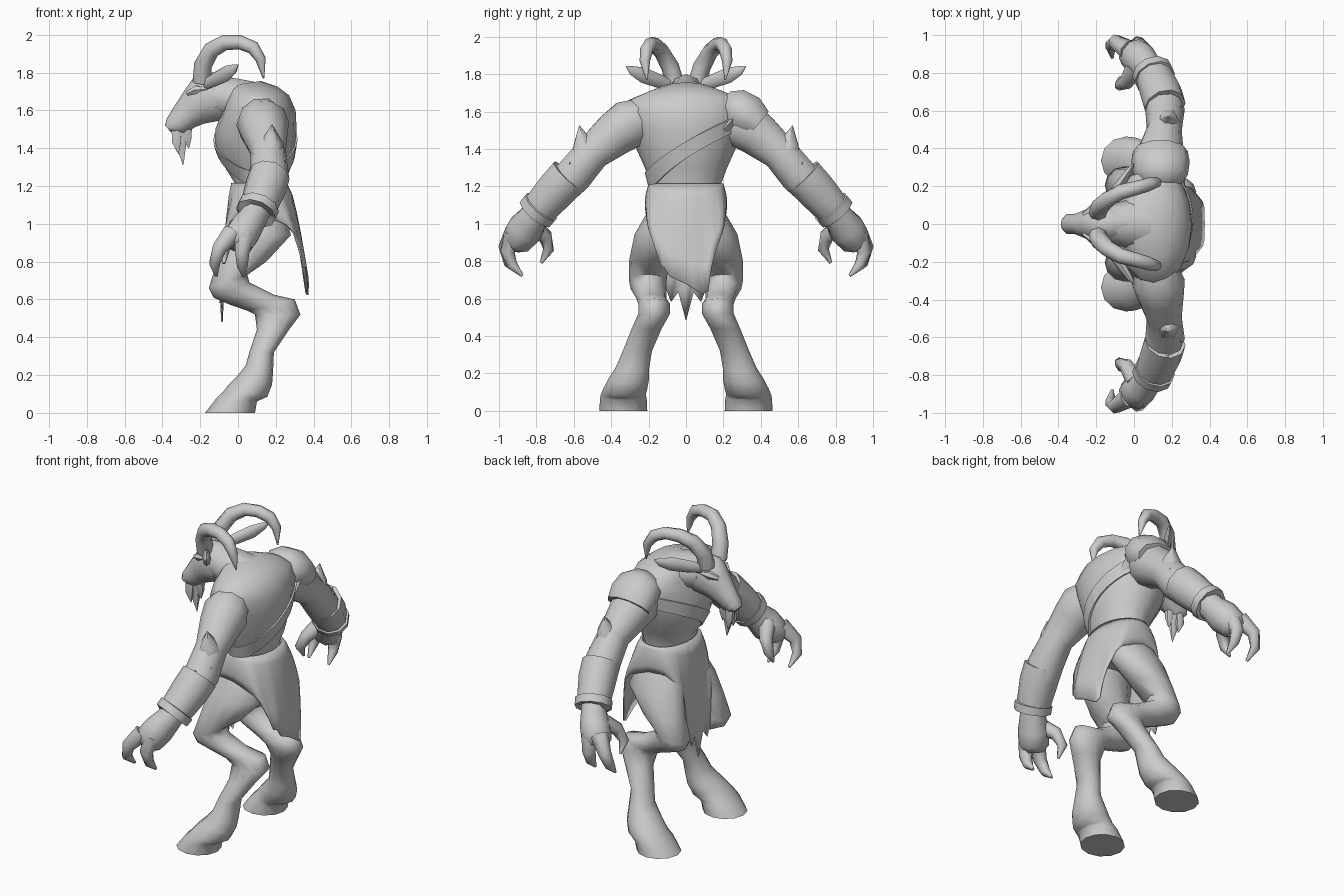
import bpy, bmesh, math
from mathutils import Vector

V = Vector
skin = bpy.data.materials.new("plain grey")
skin.diffuse_color = (0.6, 0.6, 0.6, 1)


def finish(name, bm, angle=55):
    bmesh.ops.recalc_face_normals(bm, faces=bm.faces)
    me = bpy.data.meshes.new(name)
    bm.to_mesh(me)
    bm.free()
    ob = bpy.data.objects.new(name, me)
    bpy.context.collection.objects.link(ob)
    me.materials.append(skin)
    bpy.ops.object.select_all(action='DESELECT')
    ob.select_set(True)
    bpy.context.view_layer.objects.active = ob
    bpy.ops.object.shade_smooth_by_angle(angle=math.radians(angle))
    return ob


def bridge(name, rings, cap=True, angle=55):
    """Skin a list of closed point rings."""
    bm = bmesh.new()
    loops = [[bm.verts.new(p) for p in r] for r in rings]
    n = len(loops[0])
    for a, b in zip(loops, loops[1:]):
        for i in range(n):
            j = (i + 1) % n
            bm.faces.new((a[i], a[j], b[j], b[i]))
    if cap:
        bm.faces.new(loops[0][::-1])
        bm.faces.new(loops[-1])
    return finish(name, bm, angle)


def profile_loft(name, rows, side=1, n=12):
    """Rows: front x, front z, back x, back z, y centre, y half width."""
    rings = []
    for fx, fz, bx, bz, yc, ry in rows:
        f, b = V((fx, yc * side, fz)), V((bx, yc * side, bz))
        c, u = (f + b) / 2, (f - b) / 2
        rings.append([c + u * math.cos(t) + V((0, ry * math.sin(t), 0))
                      for t in (2 * math.pi * i / n for i in range(n))])
    return bridge(name, rings)


def tube(name, rows, side=1, ref=(1, 0, 0), n=8, angle=55):
    """Rows: x, y, z, radius along ref, radius across."""
    pts = [V((r[0], r[1] * side, r[2])) for r in rows]
    rings = []
    for i, p in enumerate(pts):
        t = (pts[min(i + 1, len(pts) - 1)] - pts[max(i - 1, 0)]).normalized()
        u = V(ref)
        u = (u - t * u.dot(t)).normalized()
        w = t.cross(u)
        rings.append([p + u * rows[i][3] * math.cos(a) + w * rows[i][4] * math.sin(a)
                      for a in (2 * math.pi * k / n for k in range(n))])
    return bridge(name, rings, True, angle)


# torso, from the hips to the base of the neck
torso = [(-.03, .98, .25, .98, 0, .15), (-.03, 1.1, .25, 1.1, 0, .185),
         (-.02, 1.22, .25, 1.22, 0, .19), (-.07, 1.3, .28, 1.3, 0, .22),
         (-.12, 1.4, .3, 1.4, 0, .265), (-.12, 1.5, .31, 1.5, 0, .3),
         (-.09, 1.58, .305, 1.6, 0, .33), (-.07, 1.64, .27, 1.68, 0, .31),
         (-.06, 1.69, .21, 1.725, 0, .2), (-.05, 1.73, .12, 1.755, 0, .1)]
profile_loft("torso", torso, n=16)

# neck and head with a long muzzle
tube("neck", [(.12, 0, 1.62, .16, .13), (-.02, 0, 1.665, .13, .11),
              (-.14, 0, 1.68, .1, .11)], ref=(0, 1, 0), n=10)
profile_loft("head", [(-.02, 1.77, -.02, 1.56, 0, .07), (-.12, 1.8, -.1, 1.545, 0, .1),
                      (-.22, 1.795, -.18, 1.53, 0, .1), (-.28, 1.71, -.23, 1.51, 0, .078),
                      (-.335, 1.625, -.28, 1.475, 0, .055), (-.375, 1.56, -.32, 1.475, 0, .055),
                      (-.387, 1.52, -.355, 1.485, 0, .035)], n=10)

# beard tufts
for y, x, z in ((0, -.29, 1.31), (.025, -.315, 1.37), (-.025, -.315, 1.37), (0, -.26, 1.4)):
    tube("beard_tuft", [(x - .01, y * .6, 1.5, .028, .03), (x - .01, y, (z + 1.5) / 2, .02, .028),
                        (x, y, z, .002, .002)], ref=(0, 1, 0), n=6)

# wrapped loincloth with long ragged tails behind and in front: hem x, y, z from back to front
hem = [(.375, 0, .68), (.372, .11, .67), (.335, .155, .84), (.29, .205, .98), (.12, .215, 1.05),
       (-.02, .195, 1.05), (-.085, .14, .9), (-.1, .1, .6), (-.09, 0, .51)]
N = 40
columns = []
for i in range(N):
    a = 2 * math.pi * i / N
    k = (1 - abs(1 - i * 2 / N)) * 8
    j = min(int(k), 7)
    h = V(hem[j]).lerp(V(hem[j + 1]), k - j)
    s = 1 if i <= N / 2 else -1
    h.y *= s
    # torn edge: slanted behind, zigzag in front
    h.z += -.55 * h.y * (k < 1.5) + (.09 * (i % 2) * (k > 6.9) if i != N / 2 else -.03)
    top = V((.112 + .148 * math.cos(a), .2 * math.sin(a), 1.215))
    col = []
    for t in (0, .12, .3, .5, .75, 1):
        p = top.lerp(h, t)
        q = t ** .65
        p.x = top.x + (h.x - top.x) * q
        p.y = top.y + (h.y - top.y) * t + .012 * s * math.sin(math.pi * t) * math.sin(a) ** 2
        col.append(p)
    columns.append(col)
cloth = bridge("loincloth", [list(r) for r in zip(*columns)], False)
cloth.modifiers.new("thickness", 'SOLIDIFY').thickness = .009


# diagonal chest strap wrapped around the torso
def chest(z, t, grow):
    for a, b in zip(torso, torso[1:]):
        if a[1] <= z <= b[1]:
            k = (z - a[1]) / (b[1] - a[1])
            f, bk, w = (a[i] + (b[i] - a[i]) * k for i in (0, 2, 5))
            return V(((f + bk) / 2 + ((bk - f) / 2 + grow) * math.cos(t), (w + grow) * math.sin(t), z))


ends = []
for i in range(32):
    t = 2 * math.pi * i / 32
    z = 1.395 + .165 * math.sin(t)
    ends.append([chest(z + d, t, g) for d, g in ((-.045, .0), (-.045, .01), (.045, .01), (.045, 0))])
bridge("chest_strap", ends + ends[:1], False, 30)
tube("strap_buckle", [(.22, .2, 1.5, .05, .03), (.22, .25, 1.56, .05, .03)], n=6)

# domed shoulder guard on one side
tube("shoulder_guard", [(.14, .195, 1.63, .06, .04), (.14, .215, 1.63, .11, .085),
                        (.14, .26, 1.612, .145, .12), (.14, .33, 1.575, .155, .122),
                        (.14, .385, 1.53, .145, .095)], n=10)

for s in (1, -1):
    tag = "left" if s < 0 else "right"
    # bent leg ending in a broad hoof
    profile_loft(tag + "_leg", [
        (-.175, 0, .09, 0, .335, .128), (-.12, .07, .1, .06, .335, .125),
        (-.08, .11, .11, .065, .335, .12), (-.05, .15, .155, .085, .325, .118),
        (0, .2, .18, .15, .305, .108), (.04, .25, .185, .21, .287, .09),
        (.06, .32, .19, .32, .26, .078),
        (.1, .44, .27, .44, .21, .08), (.09, .52, .33, .52, .17, .085),
        (.05, .54, .3, .6, .17, .085), (-.05, .575, .19, .625, .185, .08),
        (-.13, .61, .06, .69, .2, .095), (-.155, .66, .05, .73, .205, .1),
        (-.11, .8, .15, .8, .195, .11), (-.08, .95, .28, .94, .155, .12),
        (-.035, 1.08, .25, 1.05, .105, .1), (0, 1.16, .2, 1.14, .08, .08)], s)
    # arm down to the palm
    tube(tag + "_arm", [(.11, .13, 1.56, .08, .1), (.12, .24, 1.55, .115, .125),
                        (.13, .31, 1.53, .14, .137),
                        (.14, .38, 1.48, .125, .125), (.16, .5, 1.38, .093, .1),
                        (.165, .6, 1.26, .105, .105), (.12, .72, 1.14, .095, .095),
                        (.085, .81, 1.04, .075, .08), (.04, .86, .97, .088, .1),
                        (0, .905, .91, .09, .085), (-.015, .925, .88, .06, .05)], s, n=10)
    # two clawed fingers and a thumb
    for part, f in (("_front_finger", ((-.03, .92, .95), (-.1, .965, .87), (-.125, .945, .79), (-.115, .88, .725))),
                    ("_rear_finger", ((.035, .92, .94), (.02, .955, .85), (.022, .93, .78), (.03, .875, .722))),
                    ("_thumb", ((.01, .83, .99), (-.04, .75, .93), (-.075, .735, .86), (-.075, .775, .79)))):
        tube(tag + part, [(*p, r, r) for p, r in zip(f, (.055, .04, .03, .008))], s, n=7)
    # forearm bracer with a raised rim
    tube(tag + "_bracer", [(.165, .625, 1.255, .11, .115), (.145, .69, 1.185, .112, .112),
                           (.11, .775, 1.09, .1, .1), (.11, .775, 1.09, .112, .11),
                           (.095, .805, 1.055, .11, .108), (.095, .805, 1.055, .08, .08)], s, n=10, angle=45)
    # fur spikes at elbow and forearm
    tube(tag + "_elbow_spike", [(.17, .53, 1.34, .085, .1), (.18, .55, 1.43, .06, .06),
                                (.18, .57, 1.525, .002, .002)], s, n=6)
    for x, y, z in ((.18, .7, 1.325), (.25, .62, 1.33), (.11, .67, 1.31)):
        tube(tag + "_forearm_tuft", [(.165, .65, 1.22, .08, .07), (x, y, z, .002, .002)], s, n=5)
    # curled horn, ear, brow
    tube(tag + "_horn", [(-.19, .06, 1.75, .05, .05), (-.185, .085, 1.84, .048, .048),
                         (-.14, .13, 1.92, .045, .045), (-.07, .17, 1.958, .041, .041),
                         (.01, .19, 1.96, .038, .038), (.08, .21, 1.932, .036, .036),
                         (.12, .22, 1.87, .028, .028), (.135, .21, 1.77, .004, .004)],
         s, ref=(0, 1, 0))
    tube(tag + "_ear", [(-.17, .08, 1.74, .03, .02), (-.12, .15, 1.765, .038, .025),
                        (-.06, .23, 1.795, .042, .024), (-.02, .29, 1.82, .025, .015),
                        (0, .32, 1.84, .003, .003)], s, ref=(0, 0, 1))
    tube(tag + "_brow", [(-.265, .05, 1.69, .015, .015), (-.22, .08, 1.71, .025, .025),
                         (-.16, .085, 1.71, .01, .01)], s, ref=(0, 1, 0), n=6)
